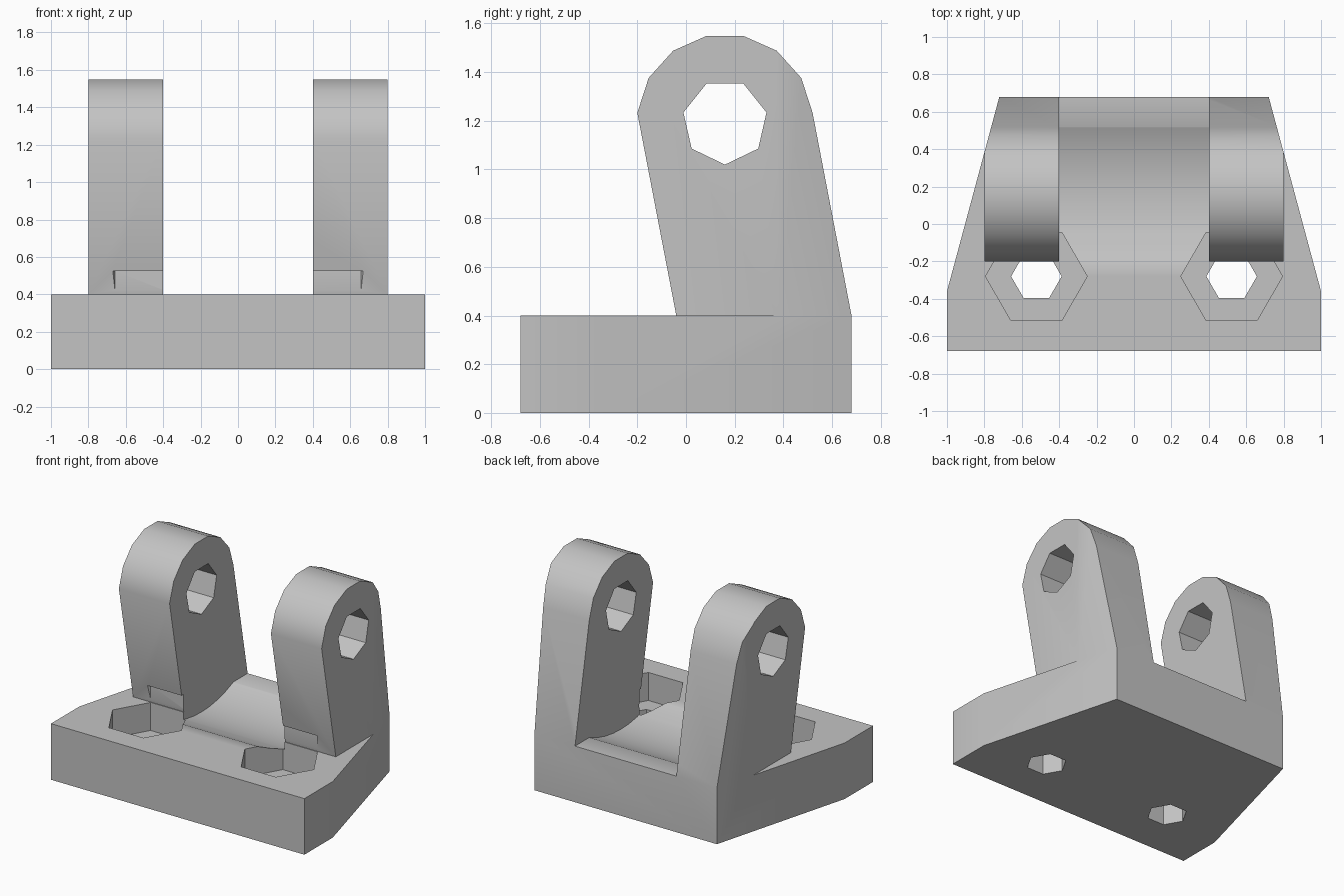
import bpy
import bmesh
from math import sin, cos, pi, hypot

if "Cube" in bpy.data.objects:
    bpy.data.objects.remove(bpy.data.objects["Cube"], do_unlink=True)

grey = bpy.data.materials.new("plain_grey")
grey.use_nodes = True
colour = (0.55, 0.55, 0.55, 1)
grey.diffuse_color = colour
grey.node_tree.nodes["Principled BSDF"].inputs["Base Color"].default_value = colour

PIVOT_Y, PIVOT_Z = 0.16, 1.195
BASE_TOP = 0.4


def prism(name, points, low, high, axis):
    """Extrude a closed profile along x (points are y, z) or z (points are x, y)."""
    place = (lambda p, t: (t, *p)) if axis == "x" else (lambda p, t: (*p, t))
    bm = bmesh.new()
    start = [bm.verts.new(place(p, low)) for p in points]
    end = [bm.verts.new(place(p, high)) for p in points]
    bm.faces.new(start)
    bm.faces.new(end)
    for i in range(len(points)):
        j = (i + 1) % len(points)
        bm.faces.new((start[i], start[j], end[j], end[i]))
    bmesh.ops.recalc_face_normals(bm, faces=bm.faces)
    mesh = bpy.data.meshes.new(name)
    bm.to_mesh(mesh)
    bm.free()
    mesh.materials.append(grey)
    obj = bpy.data.objects.new(name, mesh)
    bpy.context.collection.objects.link(obj)
    return obj


def ring(cx, cy, radius, sides, turn=0.0):
    return [(cx + radius * cos(turn + 2 * pi * i / sides),
             cy + radius * sin(turn + 2 * pi * i / sides)) for i in range(sides)]


def combine(target, tool, operation):
    """Apply a boolean and discard the tool."""
    tool.hide_render = True
    mod = target.modifiers.new("join", "BOOLEAN")
    mod.operation, mod.solver, mod.object = operation, "EXACT", tool
    bpy.context.view_layer.objects.active = target
    bpy.ops.object.modifier_apply(modifier=mod.name)
    bpy.data.objects.remove(tool, do_unlink=True)


# Base block
bracket = prism("clevis_bracket", [(-1, -0.68), (1, -0.68), (1, 0.68), (-1, 0.68)],
                0, BASE_TOP, "z")

# Leaning lugs with faceted round tops, rooted inside the base
arc = ring(PIVOT_Y, PIVOT_Z, 0.362, 15, -pi / 2)
lug = arc[4:12]   # right shoulder, over the top, to the left side
lug += [(-0.04, BASE_TOP), (-0.04, 0.2), (0.6, 0.2), (0.68, BASE_TOP)]
for side in (-1, 1):
    low, high = sorted((side * 0.4, side * 0.8))
    combine(bracket, prism("lug", lug, low, high, "x"), "UNION")

# Tapered flanks, cut through base and lugs together
for side in (-1, 1):
    wedge = [(side * 1, -0.36), (side * 0.72, 0.68), (side * 0.6662, 0.88), (side * 1.3, 0.88),
             (side * 1.3, -0.36)]
    combine(bracket, prism("flank_cutter", wedge, -0.5, 2, "z"), "DIFFERENCE")

# Shallow round clearance groove between the lugs
groove_radius = hypot(0.36, PIVOT_Z - BASE_TOP)
combine(bracket, prism("groove_cutter", ring(PIVOT_Y, PIVOT_Z, groove_radius, 60, -pi / 2),
                       -0.4, 0.4, "x"), "DIFFERENCE")

# Pivot pin hole
combine(bracket, prism("pin_cutter", ring(PIVOT_Y, PIVOT_Z, 0.175, 7, -pi / 2),
                       -1.2, 1.2, "x"), "DIFFERENCE")

# Hexagonal nut pockets and bolt holes
for side in (-1, 1):
    for radius, low, high in ((0.272, 0.2, 0.525), (0.135, -0.2, 0.3)):
        combine(bracket, prism("bolt_cutter", ring(side * 0.522, -0.28, radius, 6),
                               low, high, "z"), "DIFFERENCE")

bpy.ops.object.select_all(action="DESELECT")
bracket.select_set(True)
bpy.context.view_layer.objects.active = bracket
bpy.ops.object.shade_smooth_by_angle(angle=pi / 6)
